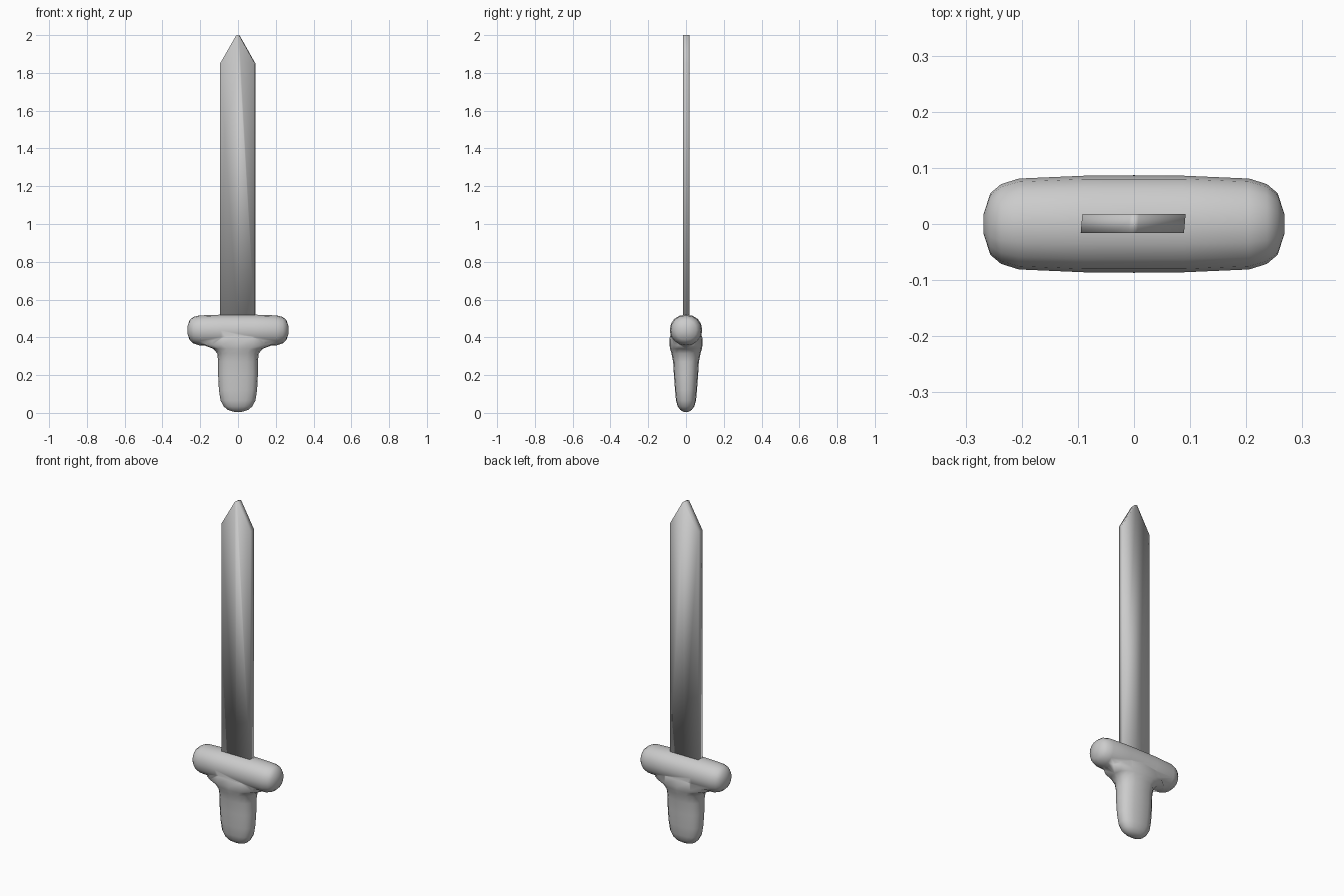
import bpy, bmesh
from math import cos, sin, tau, copysign

if "Cube" in bpy.data.objects:
    bpy.data.objects.remove(bpy.data.objects["Cube"])


def finish(name, bm):
    bmesh.ops.recalc_face_normals(bm, faces=bm.faces)
    mesh = bpy.data.meshes.new(name)
    bm.to_mesh(mesh)
    bm.free()
    for p in mesh.polygons:
        p.use_smooth = True
    obj = bpy.data.objects.new(name, mesh)
    bpy.context.collection.objects.link(obj)
    return obj


def loft(name, sections, place, power=2.0, sides=16):
    """Skin rounded rings; each section is (position, half_a, half_b, offset)."""
    bm = bmesh.new()
    rings = []
    for pos, a, b, off in sections:
        ring = []
        for i in range(sides):
            c, s = cos(tau * i / sides), sin(tau * i / sides)
            u = copysign(abs(c) ** (2 / power), c) * a
            v = copysign(abs(s) ** (2 / power), s) * b
            ring.append(bm.verts.new(place(pos, u, v, off)))
        rings.append(ring)
    for r0, r1 in zip(rings, rings[1:]):
        for i in range(sides):
            j = (i + 1) % sides
            bm.faces.new((r0[i], r0[j], r1[j], r1[i]))
    bm.faces.new(rings[0])
    bm.faces.new(rings[-1])
    return finish(name, bm)


# Crossguard: rounded bar along x, (x, half depth, half height, centre z)
half = [(0.09, 0.086, 0.083, 0.437), (0.205, 0.081, 0.079, 0.437),
        (0.237, 0.071, 0.070, 0.438), (0.256, 0.055, 0.053, 0.439),
        (0.268, 0.018, 0.018, 0.439)]
bar = [(-x, a, b, z) for x, a, b, z in reversed(half)] + half
hilt = loft("hilt", bar, lambda p, u, v, off: (p, u, off + v), 2.15)

# Grip: flattened handle along z, flaring into the guard
grip_sections = [(0.006, 0.022, 0.014, 0), (0.016, 0.055, 0.030, 0),
                 (0.034, 0.075, 0.044, 0), (0.065, 0.092, 0.053, 0),
                 (0.12, 0.101, 0.058, 0), (0.20, 0.105, 0.064, 0),
                 (0.27, 0.105, 0.068, 0), (0.315, 0.110, 0.077, 0),
                 (0.34, 0.132, 0.085, 0), (0.36, 0.185, 0.087, 0),
                 (0.40, 0.17, 0.086, 0), (0.44, 0.13, 0.07, 0)]
grip = loft("grip", grip_sections, lambda p, u, v, off: (u, v, p), 2.4)

# Fuse grip and guard into one hilt
union = hilt.modifiers.new("fuse_grip", 'BOOLEAN')
union.operation = 'UNION'
union.object = grip
union.solver = 'EXACT'
bpy.context.view_layer.objects.active = hilt
hilt.select_set(True)
bpy.ops.object.modifier_apply(modifier=union.name)
bpy.data.objects.remove(grip)
for p in hilt.data.polygons:
    p.use_smooth = True

# Blade: thin flat slab with a pointed tip and a centre line
bm = bmesh.new()
front, back = [], []
outline = [(-0.093, 0.48), (0, 0.48), (0.091, 0.48),
           (0.091, 1.85), (0.008, 1.998), (0, 2.0), (-0.008, 1.998), (-0.093, 1.85)]
for x, z in outline:
    front.append(bm.verts.new((x - 0.002, -0.016, z)))
    back.append(bm.verts.new((x + 0.001, 0.018, z)))
for side in (front, back):
    bm.faces.new([side[i] for i in (0, 1, 5, 6, 7)])
    bm.faces.new([side[i] for i in (1, 2, 3, 4, 5)])
for i in range(len(outline)):
    j = (i + 1) % len(outline)
    bm.faces.new((front[i], front[j], back[j], back[i]))
finish("blade", bm)
